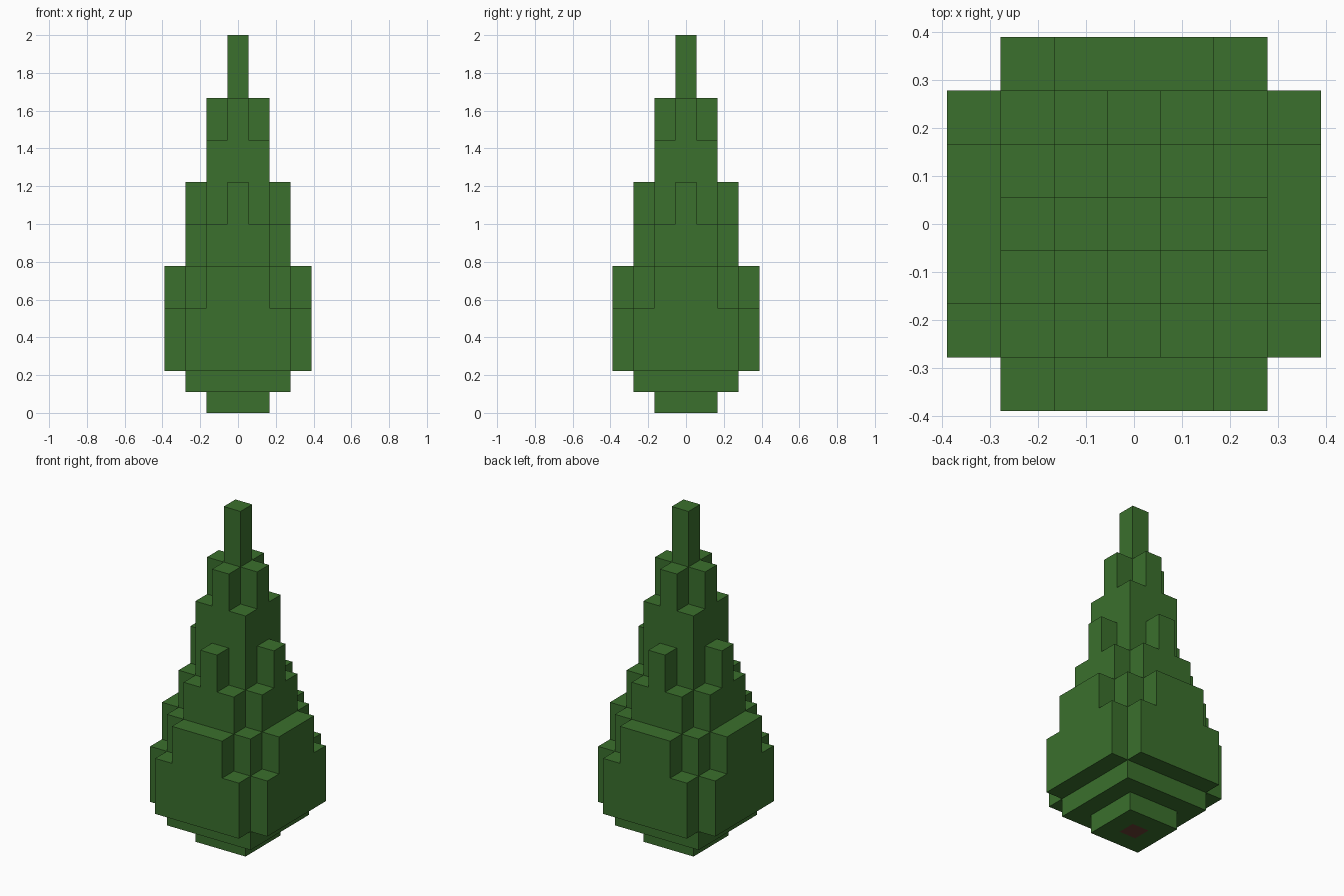
import bpy
import bmesh
from mathutils import Vector

default_cube = bpy.data.objects.get("Cube")
if default_cube:
    bpy.data.objects.remove(default_cube, do_unlink=True)

UNIT = 1 / 9  # block edge length

# Column tops in blocks, by sorted distance from the middle axes
TOPS = {(0, 0): 18, (0, 1): 15, (1, 1): 13, (0, 2): 11, (1, 2): 9,
        (2, 2): 7, (0, 3): 7, (1, 3): 7, (2, 3): 5}


def make_material(name, color):
    mat = bpy.data.materials.new(name)
    mat.use_nodes = True
    mat.diffuse_color = color
    bsdf = mat.node_tree.nodes["Principled BSDF"]
    bsdf.inputs["Base Color"].default_value = color
    bsdf.inputs["Roughness"].default_value = 0.9
    return mat


def make_blocks(name, blocks, solid, mat):
    """Skin the blocks, leaving out faces shared with other solid blocks."""
    bm = bmesh.new()
    for block in blocks:
        middle = Vector(block) + Vector((0, 0, 0.5))
        for axis in range(3):
            for sign in (-1, 1):
                normal = Vector((0, 0, 0))
                normal[axis] = sign
                neighbour = list(block)
                neighbour[axis] += sign
                if tuple(neighbour) in solid:
                    continue
                u = Vector((0, 0, 0))
                u[(axis + 1) % 3] = 0.5
                v = normal.cross(u)
                face_middle = middle + normal / 2
                corners = (-u - v, u - v, u + v, v - u)
                bm.faces.new([bm.verts.new((face_middle + c) * UNIT)
                              for c in corners])
    bmesh.ops.remove_doubles(bm, verts=bm.verts, dist=UNIT / 100)
    mesh = bpy.data.meshes.new(name)
    bm.to_mesh(mesh)
    bm.free()
    mesh.materials.append(mat)
    obj = bpy.data.objects.new(name, mesh)
    bpy.context.collection.objects.link(obj)
    return obj


# Fill the stepped cone; the two lowest layers narrow towards the ground
tree = set()
for x in range(-3, 4):
    for y in range(-3, 4):
        ring = max(abs(x), abs(y))
        top = TOPS.get(tuple(sorted((abs(x), abs(y)))), 0)
        for z in range(max(0, ring - 1), top):
            tree.add((x, y, z))

# The trunk ends flush with the underside of the foliage
trunk = {(0, 0, 0)}

green = make_material("leaf green", (0.043, 0.162, 0.026, 1))
brown = make_material("trunk brown", (0.14, 0.05, 0.033, 1))
make_blocks("foliage", sorted(tree - trunk), tree, green)
make_blocks("trunk", sorted(trunk), trunk, brown)
